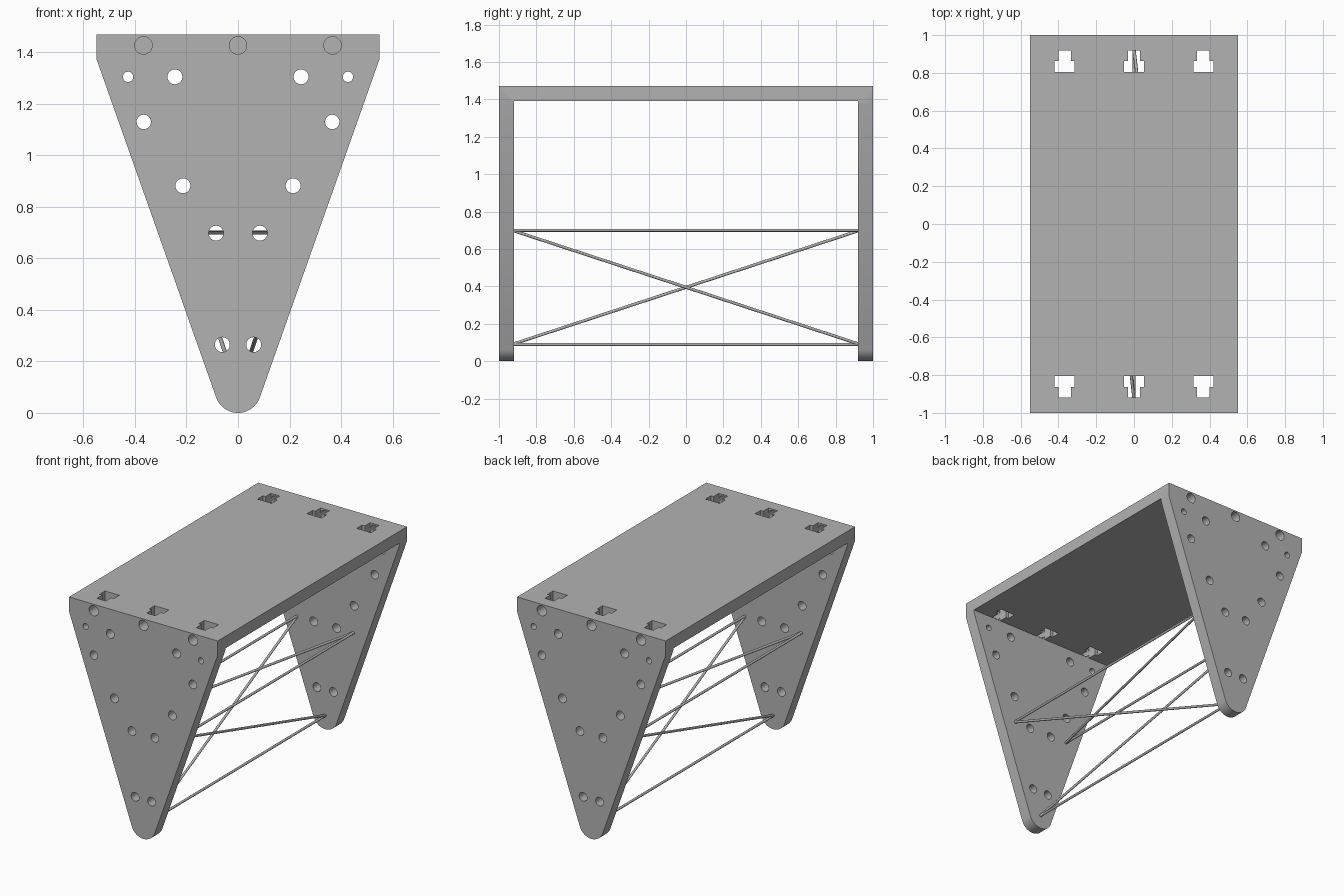
import bpy, bmesh, math
from mathutils import Vector

if "Cube" in bpy.data.objects:
    bpy.data.objects.remove(bpy.data.objects["Cube"], do_unlink=True)

grey = bpy.data.materials.new("plain grey")
grey.use_nodes = True
COLOUR = (0.45, 0.45, 0.45, 1)
grey.diffuse_color = COLOUR
grey.node_tree.nodes["Principled BSDF"].inputs["Base Color"].default_value = COLOUR

HALF_W, HEIGHT, INNER, UNDERSIDE = 0.55, 1.47, 0.92, 1.39


def finish(name, bm):
    bmesh.ops.recalc_face_normals(bm, faces=bm.faces)
    mesh = bpy.data.meshes.new(name)
    bm.to_mesh(mesh)
    bm.free()
    mesh.materials.append(grey)
    obj = bpy.data.objects.new(name, mesh)
    bpy.context.collection.objects.link(obj)
    return obj


def add_prism(bm, points, offset):
    """Extrude a closed outline by a vector."""
    face = bm.faces.new([bm.verts.new(p) for p in points])
    new = bmesh.ops.extrude_face_region(bm, geom=[face])["geom"]
    verts = [g for g in new if isinstance(g, bmesh.types.BMVert)]
    bmesh.ops.translate(bm, verts=verts, vec=offset)


def add_bore(bm, x, z, r, y0, y1, sides=32):
    ring = [2 * math.pi * i / sides for i in range(sides)]
    add_prism(bm, [(x + r * math.cos(a), y0, z + r * math.sin(a)) for a in ring],
              (0, y1 - y0, 0))


def smooth(obj):
    bpy.ops.object.select_all(action="DESELECT")
    obj.select_set(True)
    bpy.context.view_layer.objects.active = obj
    bpy.ops.object.shade_smooth_by_angle(angle=math.radians(35))


def cut(obj, bm):
    cutter = finish("cutter", bm)
    cutter.hide_render = True
    mod = obj.modifiers.new("cut", "BOOLEAN")
    mod.operation, mod.solver, mod.object = "DIFFERENCE", "EXACT", cutter
    bpy.context.view_layer.objects.active = obj
    bpy.ops.object.modifier_apply(modifier=mod.name)
    bpy.data.objects.remove(cutter, do_unlink=True)


# Frame: tapered outline with a round foot, tangent to the sloping edges
foot, shoulder = 0.09, 1.375
rise = shoulder - foot
tangent = math.atan2(rise, HALF_W) - math.acos(foot / math.hypot(HALF_W, rise))
steps = 32
outline = [(HALF_W, shoulder), (HALF_W, HEIGHT), (-HALF_W, HEIGHT), (-HALF_W, shoulder)]
for i in range(steps + 1):
    a = math.pi - tangent + (math.pi + 2 * tangent) * i / steps
    outline.append((foot * math.cos(a), foot + foot * math.sin(a)))
bm = bmesh.new()
add_prism(bm, [(x, -1, z) for x, z in outline], (0, 2, 0))
frame = finish("table_frame", bm)

# Open space between the two end plates, under the top
bm = bmesh.new()
add_prism(bm, [(-1, -INNER, -1), (1, -INNER, -1), (1, INNER, -1), (-1, INNER, -1)],
          (0, 0, 1 + UNDERSIDE))
cut(frame, bm)

# Round holes through both end plates
bm = bmesh.new()
for x, z, r in ((0.427, 1.305, 0.02), (0.245, 1.305, 0.029), (0.366, 1.13, 0.028),
                (0.214, 0.882, 0.029), (0.085, 0.698, 0.029), (0.061, 0.265, 0.029)):
    for side in (-1, 1):
        add_bore(bm, side * x, z, r, -1.1, 1.1)
cut(frame, bm)

# T-shaped slots through the top
slot = ((-0.053, 0.805), (0.053, 0.805), (0.053, 0.862), (0.033, 0.862),
        (0.033, 0.919), (-0.033, 0.919), (-0.033, 0.862), (-0.053, 0.862))
bm = bmesh.new()
for cx in (-0.367, 0, 0.367):
    for end in (-1, 1):
        add_prism(bm, [(cx + x, end * y, 1.3) for x, y in slot], (0, 0, 0.3))
cut(frame, bm)

# Bolt holes from the outer faces into the slots
bm = bmesh.new()
for cx in (-0.367, 0, 0.367):
    for end in (-1, 1):
        add_bore(bm, cx, 1.427, 0.034, end * 1.1, end * 0.85)
cut(frame, bm)
smooth(frame)

# Bracing rods between the plates
low, left, right = (0, 0.09), (0.21, 0.70), (-0.21, 0.70)
rods = {
    "lower_rod": (low, low),
    "upper_left_rod": (left, left),
    "upper_right_rod": (right, right),
    "horizontal_brace": (right, left),
    "right_brace": (low, right),
    "left_brace": (left, low),
}
for name, ((x0, z0), (x1, z1)) in rods.items():
    a, b = Vector((x0, -INNER - 0.01, z0)), Vector((x1, INNER + 0.01, z1))
    bm = bmesh.new()
    bmesh.ops.create_cone(bm, cap_ends=True, segments=16, radius1=0.008, radius2=0.008,
                          depth=(b - a).length)
    rod = finish(name, bm)
    rod.location = (a + b) / 2
    rod.rotation_euler = (b - a).to_track_quat("Z", "Y").to_euler()
    smooth(rod)
